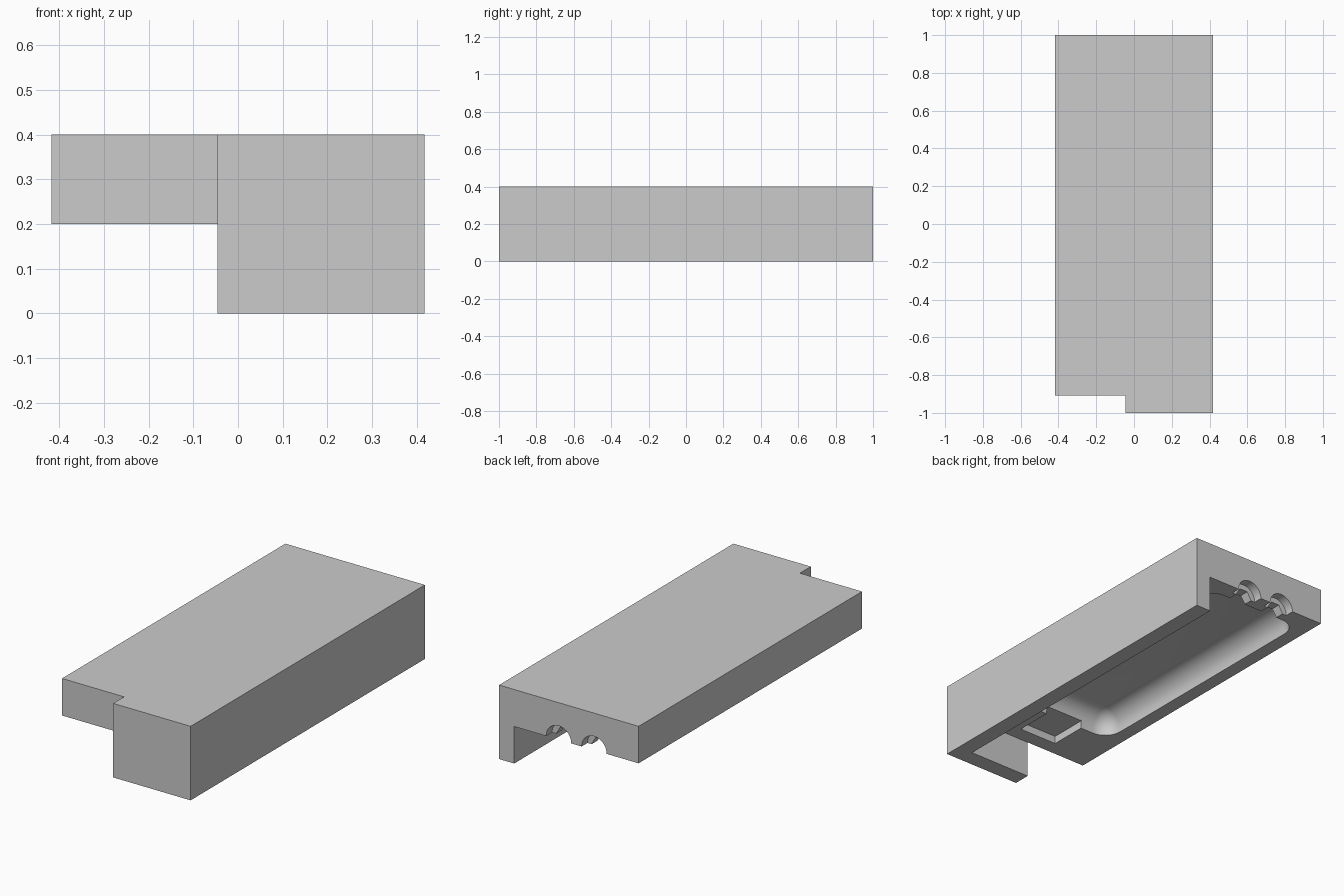
import bpy
import bmesh
from math import sin, cos, pi, radians
from mathutils import Matrix, Vector

if "Cube" in bpy.data.objects:
    bpy.data.objects.remove(bpy.data.objects["Cube"], do_unlink=True)

# Main dimensions
HALF_X, HALF_Y, TOP, UNDER = 0.417, 1.0, 0.4, 0.2
WALL_X, FRONT_Y, STEP_X = 0.327, -0.907, -0.046
MID_X = -0.045

grey = bpy.data.materials.new("plain_grey")
grey.use_nodes = True
grey.diffuse_color = (0.6, 0.6, 0.6, 1)
grey.node_tree.nodes["Principled BSDF"].inputs["Base Color"].default_value = grey.diffuse_color


def finish(name, bm):
    bmesh.ops.recalc_face_normals(bm, faces=bm.faces)
    mesh = bpy.data.meshes.new(name)
    bm.to_mesh(mesh)
    bm.free()
    mesh.materials.append(grey)
    obj = bpy.data.objects.new(name, mesh)
    bpy.context.collection.objects.link(obj)
    return obj


def loft(name, rings):
    """Skin a stack of equal-length rings and cap both ends."""
    bm = bmesh.new()
    rows = [[bm.verts.new(p) for p in ring] for ring in rings]
    n = len(rows[0])
    for a, b in zip(rows, rows[1:]):
        for i in range(n):
            j = (i + 1) % n
            bm.faces.new((a[i], a[j], b[j], b[i]))
    bm.faces.new(rows[0])
    bm.faces.new(rows[-1])
    return finish(name, bm)


def prism(name, outline, z0, z1):
    return loft(name, [[(x, y, z) for x, y in outline] for z in (z0, z1)])


def box(name, x0, x1, y0, y1, z0, z1):
    return prism(name, [(x0, y0), (x1, y0), (x1, y1), (x0, y1)], z0, z1)


def rod(name, x, radius, y0, y1, sides):
    """Cutter lying along y, centred on the underside, with a flat on top."""
    bm = bmesh.new()
    place = (Matrix.Translation((x, (y0 + y1) / 2, UNDER))
             @ Matrix.Rotation(pi / 2, 4, 'X') @ Matrix.Rotation(pi / sides, 4, 'Z'))
    bmesh.ops.create_cone(bm, cap_ends=True, segments=sides, radius1=radius,
                          radius2=radius, depth=y1 - y0, matrix=place)
    return finish(name, bm)


def rounded_ring(x0, x1, y0, y1, radius, z, steps=8):
    pts = []
    corners = [(x1 - radius, y1 - radius), (x0 + radius, y1 - radius),
               (x0 + radius, y0 + radius), (x1 - radius, y0 + radius)]
    for k, (cx, cy) in enumerate(corners):
        for s in range(steps + 1):
            a = (k + s / steps) * pi / 2
            pts.append(Vector((cx + radius * cos(a), cy + radius * sin(a), z)))
    return pts


# Stepped outer block
body = prism("cover_body", [(-HALF_X, FRONT_Y), (STEP_X, FRONT_Y), (STEP_X, -HALF_Y),
                            (HALF_X, -HALF_Y), (HALF_X, HALF_Y), (-HALF_X, HALF_Y)], 0, TOP)

# Space under the plate, leaving the side wall and front wall
cutters = [box("underside_cutter", -1, WALL_X, FRONT_Y, 2, -1, UNDER)]

# Long tray: short upright rim, rounded corners and a rolled floor edge
R, RIM = 0.1, 0.016
rings = []
for k in range(-1, 9):
    t = max(k, 0) / 8 * pi / 2
    inset = min(R * (1 - cos(t)), R - 0.002)
    z = UNDER - 0.1 if k < 0 else UNDER + RIM + R * sin(t)
    rings.append(rounded_ring(MID_X - 0.296 + inset, MID_X + 0.296 - inset,
                              -0.618 + inset, 0.9 - inset, R - inset, z))
cutters.append(loft("tray_cutter", rings))

# Shallow square recess joining the front of the tray
cutters.append(box("recess_cutter", -0.162, 0.068, -0.825, -0.54, 0.1, UNDER + 0.042))

# Two grooves through the back edge, round outside and six-sided inside
for side in (-1, 1):
    x = MID_X + side * 0.106
    cutters.append(rod("outer_groove_cutter", x, 0.075, 0.95, 1.1, 32))
    cutters.append(rod("inner_groove_cutter", x, 0.05, 0.83, 1.05, 6))

bpy.context.view_layer.objects.active = body
for cutter in cutters:
    cutter.hide_render = True
    mod = body.modifiers.new("cut", 'BOOLEAN')
    mod.operation = 'DIFFERENCE'
    mod.solver = 'EXACT'
    mod.object = cutter
    bpy.ops.object.modifier_apply(modifier=mod.name)
    bpy.data.objects.remove(cutter, do_unlink=True)

bpy.ops.object.select_all(action='DESELECT')
body.select_set(True)
bpy.ops.object.shade_smooth_by_angle(angle=radians(30))
